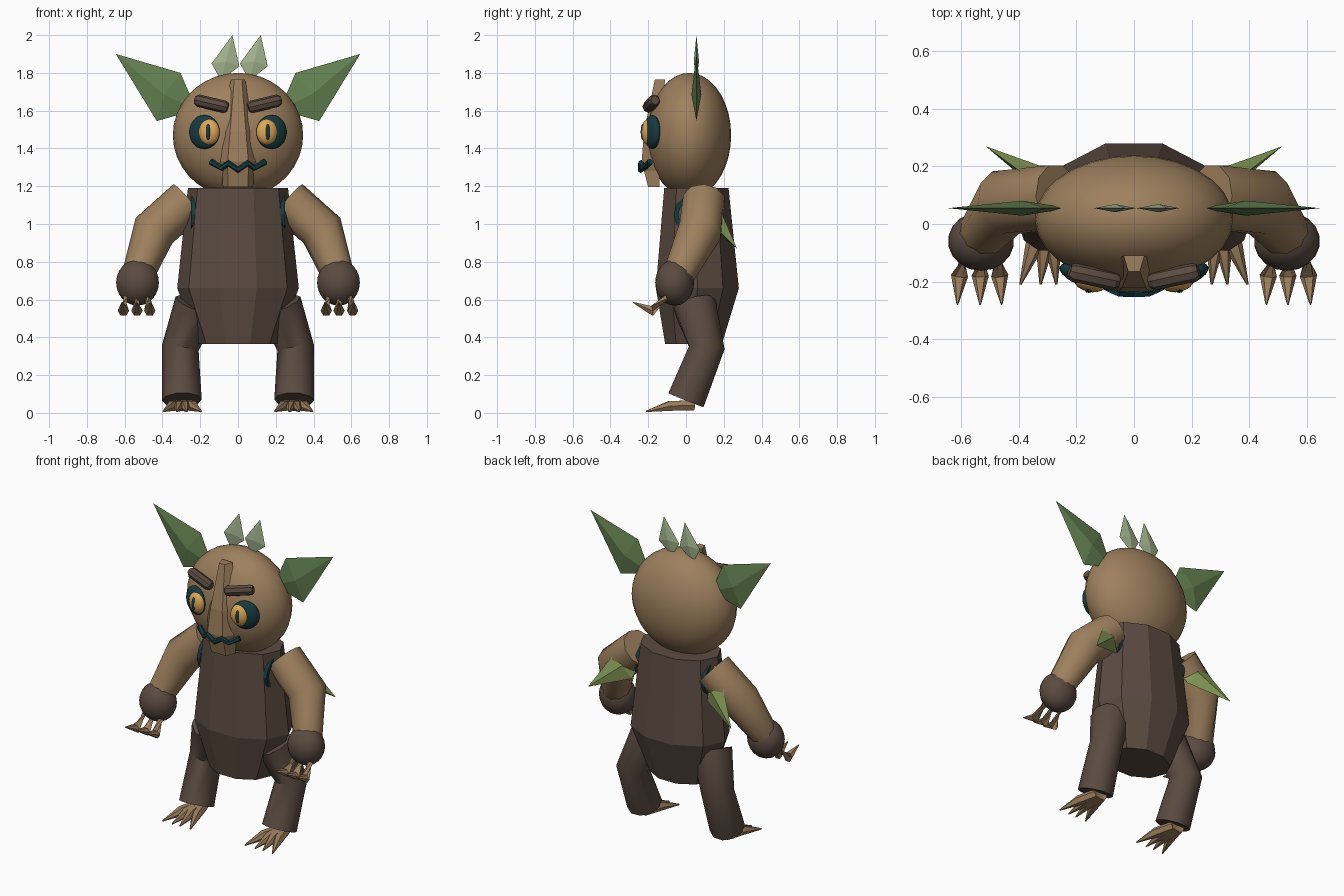
import bpy, bmesh, math
from mathutils import Vector, Matrix

if "Cube" in bpy.data.objects:
    bpy.data.objects.remove(bpy.data.objects["Cube"])


def srgb(r, g, b):
    return tuple(((c / 255 + 0.055) / 1.055) ** 2.4 for c in (r, g, b)) + (1,)


def material(name, *rgb):
    m = bpy.data.materials.new(name)
    m.diffuse_color = srgb(*rgb)
    m.use_nodes = True
    m.node_tree.nodes["Principled BSDF"].inputs["Base Color"].default_value = m.diffuse_color
    return m


SKIN = material("tan_skin", 158, 128, 94)
BARK = material("dark_brown", 91, 75, 65)
EAR = material("leaf_green", 101, 130, 82)
SPROUT = material("pale_green", 164, 181, 142)
MOSS = material("moss_green", 132, 152, 86)
TEAL = material("dark_teal", 24, 58, 63)
AMBER = material("amber", 222, 168, 90)


def finish(bm, name, mat, angle=0):
    bmesh.ops.recalc_face_normals(bm, faces=bm.faces[:])
    me = bpy.data.meshes.new(name)
    bm.to_mesh(me)
    bm.free()
    me.materials.append(mat)
    ob = bpy.data.objects.new(name, me)
    bpy.context.collection.objects.link(ob)
    if angle:
        bpy.ops.object.select_all(action='DESELECT')
        ob.select_set(True)
        bpy.context.view_layer.objects.active = ob
        bpy.ops.object.shade_smooth_by_angle(angle=math.radians(angle))
    return ob


def loft(name, rings, mat, angle=0):
    """Skin a list of equal-length point rings and cap both ends."""
    bm = bmesh.new()
    rows = [[bm.verts.new(p) for p in r] for r in rings]
    n = len(rows[0])
    for a, b in zip(rows, rows[1:]):
        for i in range(n):
            j = (i + 1) % n
            bm.faces.new((a[i], a[j], b[j], b[i]))
    bm.faces.new(rows[0])
    bm.faces.new(rows[-1])
    return finish(bm, name, mat, angle)


def tube(name, pts, radii, mat, sides=10, angle=30):
    """Round limb along a path with mitred joints."""
    pts = [Vector(p) for p in pts]
    dirs = [(b - a).normalized() for a, b in zip(pts, pts[1:])]
    rings = []
    for i, (p, r) in enumerate(zip(pts, radii)):
        d = (dirs[max(i - 1, 0)] + dirs[min(i, len(dirs) - 1)]).normalized()
        ref = Vector((0, 1, 0)) if abs(d.y) < 0.8 else Vector((0, 0, 1))
        u = d.cross(ref).normalized()
        v = d.cross(u)
        rings.append([p + r * (u * math.cos(t) + v * math.sin(t))
                      for t in (2 * math.pi * k / sides for k in range(sides))])
    return loft(name, rings, mat, angle)


def ball(name, loc, size, mat, yaw=0, seg=20, rows=14):
    bm = bmesh.new()
    m = Matrix.Translation(loc) @ Matrix.Rotation(yaw, 4, 'Z') @ Matrix.Diagonal((*size, 1))
    bmesh.ops.create_uvsphere(bm, u_segments=seg, v_segments=rows, radius=1, matrix=m)
    return finish(bm, name, mat, 45)


def leaf(name, base, tip, side_a, side_b, mid, half, mat):
    """Flat diamond with a raised centre on both faces."""
    bm = bmesh.new()
    rim = [bm.verts.new(p) for p in (base, side_a, tip, side_b)]
    for s in (1, -1):
        c = bm.verts.new(Vector(mid) + Vector(half) * s)
        for i in range(4):
            bm.faces.new((rim[i], rim[(i + 1) % 4], c))
    return finish(bm, name, mat)


# Torso: ten-sided barrel
loft("torso", [[(rx * math.cos(k * math.pi / 5), cy + ry * math.sin(k * math.pi / 5), z)
                for k in range(10)]
               for z, rx, ry, cy in ((0.365, 0.207, 0.158, 0.04),
                                     (0.66, 0.322, 0.231, 0.06),
                                     (1.19, 0.265, 0.179, 0.055))], BARK)

# Head
ball("head", (0, 0.017, 1.47), (0.345, 0.222, 0.33), SKIN, seg=28, rows=18)

# Long faceted nose plate
loft("nose", [[(-o, yb, z), (-i, yf, z), (i, yf, z), (o, yb, z)]
              for z, o, i, yf, yb in ((1.765, 0.036, 0.02, -0.165, -0.11),
                                      (1.49, 0.108, 0.042, -0.222, -0.155),
                                      (1.33, 0.108, 0.055, -0.235, -0.15),
                                      (1.28, 0.085, 0.055, -0.222, -0.14),
                                      (1.195, 0.08, 0.052, -0.2, -0.14))], SKIN)

# Zigzag mouth
tube("mouth", [(-0.145, -0.19, 1.33), (-0.085, -0.222, 1.297), (-0.05, -0.238, 1.322),
               (0, -0.24, 1.287), (0.05, -0.238, 1.322), (0.085, -0.222, 1.297),
               (0.145, -0.19, 1.33)], [0.017] * 7, TEAL, 6)

# Two sprouts on the crown
for n, x in (("left", -0.065), ("right", 0.085)):
    leaf("sprout_" + n, (x - 0.025, 0.055, 1.76), (x + 0.035, 0.055, 2.0),
         (x - 0.075, 0.055, 1.85), (x + 0.072, 0.055, 1.835),
         (x, 0.055, 1.86), (0, 0.014, 0), SPROUT)

for n, s in (("right", 1), ("left", -1)):
    # Eyes: socket, iris and slit pupil
    ball("eye_socket_" + n, (s * 0.178, -0.178, 1.487), (0.086, 0.036, 0.09), TEAL, s * 0.35)
    ball("iris_" + n, (s * 0.154, -0.2, 1.487), (0.058, 0.036, 0.068), AMBER, s * 0.25)
    ball("pupil_" + n, (s * 0.158, -0.229, 1.487), (0.014, 0.011, 0.042), TEAL, 0, 8, 8)

    # Eyebrows
    tube("eyebrow_" + n, [(s * 0.055, -0.2, 1.615), (s * 0.07, -0.198, 1.62),
                          (s * 0.21, -0.168, 1.653), (s * 0.225, -0.163, 1.656)],
         (0.024, 0.033, 0.033, 0.024), BARK, 8)

    # Ears
    leaf("ear_" + n, (s * 0.22, 0.055, 1.605), (s * 0.647, 0.055, 1.9),
         (s * 0.305, 0.055, 1.8), (s * 0.43, 0.055, 1.545),
         (s * 0.39, 0.055, 1.685), (0, 0.026, 0), EAR)

    # Arm, fist and three clawed fingers
    tube("arm_" + n, [(s * 0.265, 0.095, 1.125), (s * 0.445, 0.075, 0.965),
                      (s * 0.53, -0.04, 0.73)], (0.115, 0.118, 0.085), SKIN, 10, 40)
    ball("fist_" + n, (s * 0.532, -0.06, 0.69), (0.115, 0.103, 0.122), BARK, 0, 18, 12)
    for k, dx in enumerate((-0.068, 0, 0.072)):
        x = 0.535 + dx
        tube(f"finger_{n}_{k}", [(s * (x - dx * 0.25), -0.08, 0.64), (s * x, -0.18, 0.54),
                                 (s * (x + dx * 0.1), -0.28, 0.585)],
             (0.026, 0.03, 0.003), SKIN, 6)

    # Shoulder strap ring
    bm = bmesh.new()
    grid = [[bm.verts.new((s * (0.238 + 0.017 * math.cos(b)),
                           0.055 + (0.108 + 0.017 * math.sin(b)) * math.cos(a),
                           1.05 + (0.098 + 0.017 * math.sin(b)) * math.sin(a)))
             for b in (math.pi / 4 + j * math.pi / 2 for j in range(4))]
            for a in (i * math.pi / 6 for i in range(12))]
    for i in range(12):
        for j in range(4):
            p, q, m = grid[i], grid[(i + 1) % 12], (j + 1) % 4
            bm.faces.new((p[j], p[m], q[m], q[j]))
    finish(bm, "shoulder_strap_" + n, TEAL)

    # Leaf trailing behind the shoulder
    leaf("shoulder_leaf_" + n, (s * 0.22, 0.04, 1.165), (s * 0.515, 0.27, 0.87),
         (s * 0.385, 0.175, 1.09), (s * 0.27, 0.17, 0.95),
         (s * 0.335, 0.165, 1.02), (s * 0.015, -0.035, -0.012), MOSS)

    # Leg, foot and splayed toes
    tube("leg_" + n, [(s * 0.22, 0.045, 0.575), (s * 0.305, 0.11, 0.345),
                      (s * 0.297, 0.0, 0.068)], (0.118, 0.098, 0.105), BARK, 10, 40)
    for k, x in enumerate((0.195, 0.27, 0.325, 0.395)):
        mid = 0.295 + (x - 0.295) * 0.55
        tube(f"toe_{n}_{k}", [(s * (0.295 + (x - 0.295) * 0.2), 0.04, 0.04),
                              (s * mid, -0.085, 0.037), (s * x, -0.21, 0.008)],
             (0.03, 0.03, 0.004), SKIN, 6)
